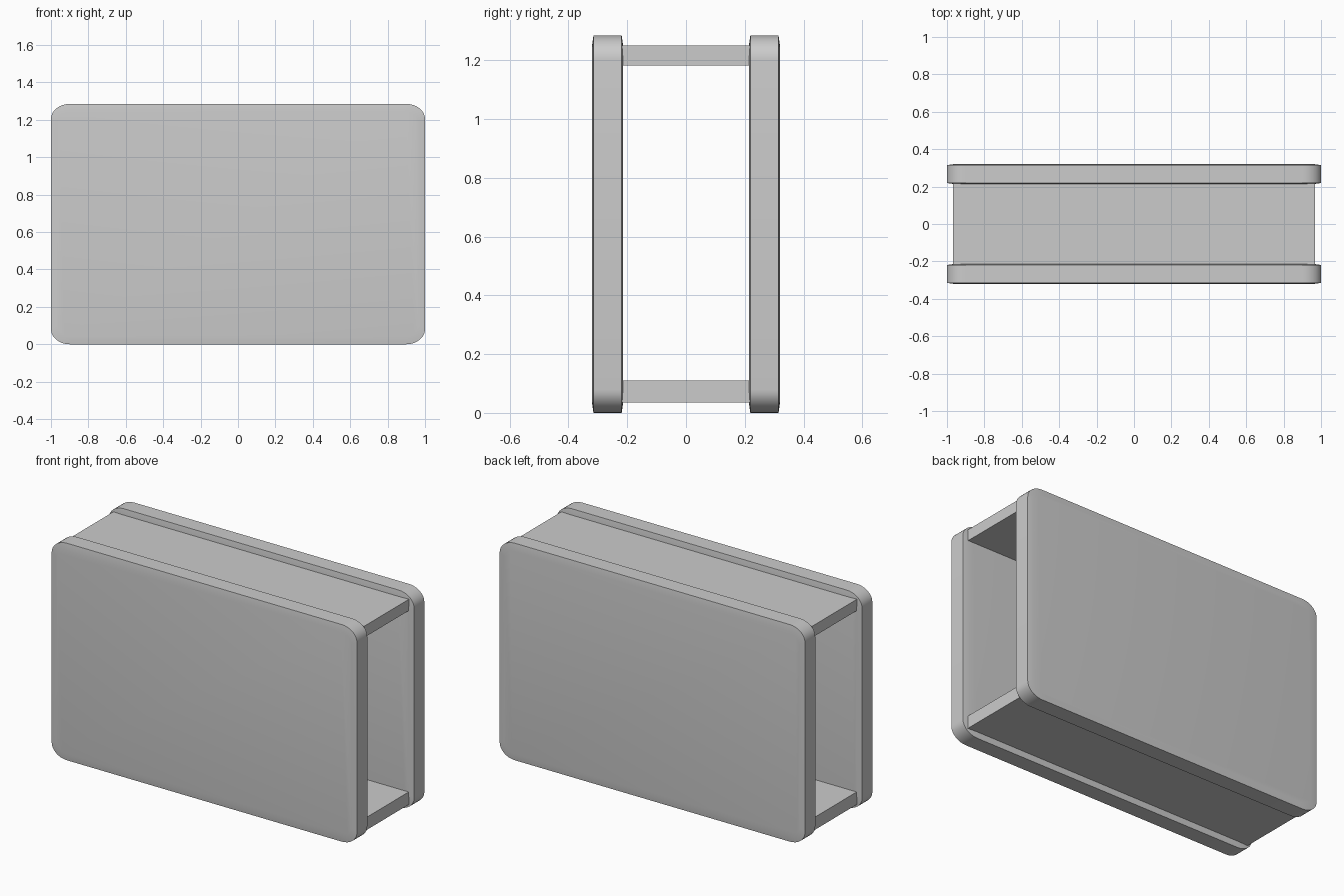
import bpy, bmesh, math

if "Cube" in bpy.data.objects:
    bpy.data.objects.remove(bpy.data.objects["Cube"])

HX, H = 1.0, 1.285          # half width and full height
CORNER_X, CORNER_Z = 0.10, 0.08


def outline(inset, y, steps=8):
    """Rounded rectangle in the XZ plane, shrunk by inset."""
    pts = []
    rx, rz = CORNER_X - inset * 0.5, CORNER_Z - inset * 0.5
    cx, cz = HX - inset - rx, H / 2 - inset - rz
    for q, (sx, sz) in enumerate([(1, 1), (-1, 1), (-1, -1), (1, -1)]):
        for i in range(steps + 1):
            a = math.pi / 2 * (q + i / steps)
            pts.append((sx * cx + rx * math.cos(a), y,
                        H / 2 + sz * cz + rz * math.sin(a)))
    return pts


def finish(name, bm):
    bmesh.ops.recalc_face_normals(bm, faces=bm.faces)
    me = bpy.data.meshes.new(name)
    bm.to_mesh(me)
    bm.free()
    ob = bpy.data.objects.new(name, me)
    bpy.context.collection.objects.link(ob)
    return ob


def panel(name, side):
    # slightly pillowed slab: rim plus shallow chamfer on both faces
    bm = bmesh.new()
    rings = [[bm.verts.new(p) for p in outline(inset, side * y)]
             for inset, y in [(0.035, 0.214), (0, 0.219), (0, 0.315), (0.035, 0.32)]]
    for a, b in zip(rings, rings[1:]):
        for i in range(len(a)):
            j = (i + 1) % len(a)
            bm.faces.new((a[i], a[j], b[j], b[i]))
    bm.faces.new(rings[0])
    bm.faces.new(rings[-1])
    ob = finish(name, bm)
    bpy.ops.object.select_all(action='DESELECT')
    ob.select_set(True)
    bpy.context.view_layer.objects.active = ob
    bpy.ops.object.shade_smooth_by_angle(angle=math.radians(30))


def board(name, z0, z1):
    bm = bmesh.new()
    bmesh.ops.create_cube(bm, size=1)
    bmesh.ops.scale(bm, vec=(1.936, 0.436, z1 - z0), verts=bm.verts)
    bmesh.ops.translate(bm, vec=(0, 0, (z0 + z1) / 2), verts=bm.verts)
    finish(name, bm)


# Front and back rounded panels
panel("front_panel", -1)
panel("back_panel", 1)

# Boards joining the panels
board("top_board", 1.183, 1.25)
board("bottom_board", 0.035, 0.11)
